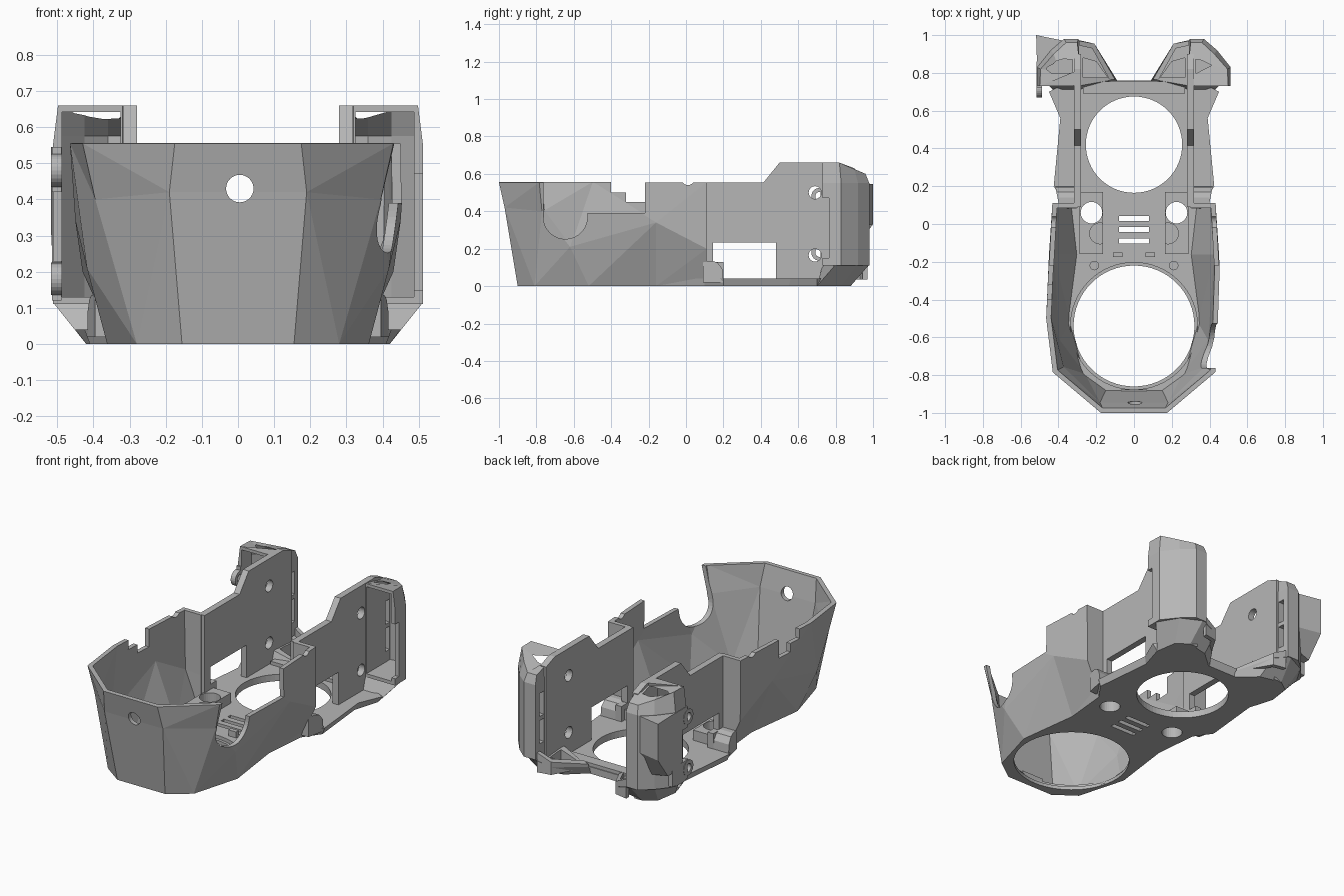
import bpy, bmesh, math
from mathutils import Matrix

cube = bpy.data.objects.get("Cube")
if cube:
    bpy.data.objects.remove(cube)

GREY = bpy.data.materials.new("plain_grey")
GREY.use_nodes = True
GREY.diffuse_color = (0.47, 0.47, 0.47, 1)
GREY.node_tree.nodes["Principled BSDF"].inputs["Base Color"].default_value = (0.47, 0.47, 0.47, 1)


def finish(name, bm, closed=True):
    if closed:
        bmesh.ops.recalc_face_normals(bm, faces=bm.faces)
    mesh = bpy.data.meshes.new(name)
    bm.to_mesh(mesh)
    bm.free()
    mesh.materials.append(GREY)
    ob = bpy.data.objects.new(name, mesh)
    bpy.context.collection.objects.link(ob)
    return ob


def loft(name, rings, closed=True):
    """Skin rings of 3D points; closed rings are capped into a solid."""
    bm = bmesh.new()
    vs = [[bm.verts.new(p) for p in ring] for ring in rings]
    n = len(rings[0])
    for low, high in zip(vs, vs[1:]):
        for i in range(n if closed else n - 1):
            j = (i + 1) % n
            bm.faces.new((low[i], low[j], high[j], high[i]))
    if closed:
        bm.faces.new(vs[0][::-1])
        bm.faces.new(vs[-1])
    else:
        bmesh.ops.triangulate(bm, faces=bm.faces)
    return finish(name, bm, closed)


def box(name, x, y, z):
    return loft(name, [[(x[0], y[0], h), (x[1], y[0], h), (x[1], y[1], h), (x[0], y[1], h)] for h in z])


def rod(name, centre, r, depth, axis="Z", sides=32):
    bm = bmesh.new()
    bmesh.ops.create_cone(bm, cap_ends=True, segments=sides, radius1=r, radius2=r, depth=depth)
    turn = {"X": Matrix.Rotation(math.pi / 2, 4, "Y"), "Y": Matrix.Rotation(math.pi / 2, 4, "X"),
            "Z": Matrix.Identity(4)}[axis]
    bmesh.ops.transform(bm, matrix=Matrix.Translation(centre) @ turn, verts=bm.verts)
    return finish(name, bm)


def apply(ob):
    dg = bpy.context.evaluated_depsgraph_get()
    ob.data = bpy.data.meshes.new_from_object(ob.evaluated_get(dg))
    ob.modifiers.clear()


def cut(ob, *cutters):
    for c in cutters:
        mod = ob.modifiers.new("cut", "BOOLEAN")
        mod.operation, mod.solver, mod.object = "DIFFERENCE", "EXACT", c
        apply(ob)
        bpy.data.objects.remove(c)


def both(half):
    """Mirror a +x half outline, from the middle outward, into a full one."""
    return [(-p[0], *p[1:]) for p in reversed(half)] + half


def flip(s, pts):
    return [(s * p[0], *p[1:]) for p in pts]


# Faceted front tub
low = [(.155, -.9, 0), (.28, -.81, 0), (.362, -.52, 0), (.315, -.16, 0), (.34, .11, 0), (.3, .11, 0)]
mid = [(.19, -.97, .42), (.395, -.77, .4), (.418, -.62, .21), (.45, -.16, .34), (.43, .11, .2),
       (.3, .11, .2)]
top = [(.175, -1, .555), (.43, -.785, .555), (.465, -.5, .555), (.447, -.16, .555), (.432, .11, .555),
       (.3, .11, .555)]
tub = loft("front_tub", [both(low), both(mid), both(top)], closed=False)
wall = tub.modifiers.new("wall", "SOLIDIFY")
wall.thickness, wall.offset, wall.use_even_offset = .026, -1, True
apply(tub)
cut(tub,
    box("c", (-1, 1), (-2, 1), (.556, 1)),
    box("c", (-1, 1), (-2, 1), (-1, 0)),
    rod("c", (.005, -.95, .43), .038, .3, "Y"),
    rod("c", (.45, -.645, .37), .118, .3, "X", 40),
    box("c", (.3, .6), (-.763, -.527), (.37, .7)),
    box("c", (.3, .6), (-.54, -.22), (.39, .7)),
    box("c", (-.6, -.3), (-.4, -.3), (.5, .7)),
    box("c", (-.6, -.3), (-.32, -.22), (.45, .7)),
    rod("c", (0, .01, .575), .035, 2, "X"))

# Floor plate with the round openings
edge = both([(.155, -.9), (.28, -.81), (.362, -.52), (.315, -.16), (.34, .1), (.41, .2),
             (.375, .55), (.42, .7), (.34, .76), (.07, .76)])
rim = both([(.15, -.89), (.28, -.8), (.362, -.52), (.32, -.16), (.36, .1), (.425, .2),
            (.39, .56), (.45, .7), (.34, .76), (.07, .76)])
floor = loft("floor_plate", [[(x, y, 0) for x, y in edge], [(x, y, .04) for x, y in rim]])
cut(floor,
    rod("c", (0, -.54, 0), .32, 1, sides=64),
    rod("c", (0, -.54, .07), .336, .1, sides=64),
    rod("c", (0, .42, 0), .255, 1, sides=64))
for s in (-1, 1):
    cut(floor, rod("c", (s * .225, .06, 0), .057, 1))
# Plain vent slots
for y in (-.09, -.03, .03):
    cut(floor, box("c", (-.08, .08), (y - .013, y + .013), (-1, 1)))

# Ledges around the rear opening and under the front rim
box("rear_crossbar", (-.27, .27), (.69, .755), (.03, .06))
box("front_catch", (-.07, .07), (-.9, -.875), (.03, .06))

for s, side in ((-1, "right"), (1, "left")):
    # Pads beside the vent
    pad = box(side + "_floor_pad", sorted((s * .165, s * .288)), (-.16, .17), (.03, .1))
    cut(pad, rod("c", (s * .225, .06, 0), .057, 1), rod("c", (s * .18, -.05, .1), .055, .02),
        rod("c", (0, .42, 0), .255, 1, sides=64))
    rod(side + "_floor_pin", (s * .21, -.22, .035), .025, .03)
    box(side + "_floor_clip", sorted((s * .06, s * .11)), (-.175, -.15), (.03, .075))

    # Lower fairing where the tub meets the side wall
    bend = [(.09, .02), (.2, .02), (.195, .09), (.17, .125), (.14, .135), (.09, .135)]
    loft(side + "_wall_foot", [flip(s, [(x + .1 * w * (y - .09), y, z) for y, z in bend])
                               for x, w in ((.31, 0), (.395, 2))])

    # Flat side wall with window and screw holes
    prof = [(.09, 0), (.88, 0), (.9, .1), (.9, .63), (.82, .66), (.5, .66), (.415, .555), (.09, .555)]
    panel = loft(side + "_side_wall", [[(s * x, y, z) for y, z in prof] for x in (.28, .318)])
    cut(panel, box("c", (-1, 1), (.2, .48), (.04, .232)), box("c", (-1, 1), (.145, .21), (.13, .232)),
        rod("c", (0, .01, .575), .035, 2, "X"))
    for z in (.165, .5):
        cut(panel, rod("c", (s * .3, .69, z), .034, .2, "X"))

    # Rear cheek, a shell open to the front, sloped at the back of its top
    plan = [(.285, .82), (.295, .98), (.37, .98), (.44, .92), (.512, .83), (.512, .73), (.32, .73)]
    crown = [(.285, .82, .66), (.3, .96, .6), (.36, .96, .6), (.425, .9, .625), (.495, .82, .66),
             (.498, .73, .66), (.32, .73, .66)]
    rings = [[(x, y, z) for x, y in plan] for z in (.11, .55)] + [crown]
    cheek = loft(side + "_rear_cheek", [flip(s, r) for r in rings])
    pocket = [(.325, .6), (.325, .95), (.36, .955), (.425, .9), (.487, .82), (.487, .6)]
    cap = [(x, min(y, .84), .642) for x, y in pocket]
    cut(cheek, loft("c", [flip(s, [(x, y, z) for x, y in pocket]) for z in (.13, .575)] + [flip(s, cap)]))
    for z in (.26, .42):
        cut(cheek, box("c", sorted((s * .25, s * .36)), (.905, .945), (z - .068, z + .068)))
    # Notch in the outer front edge
    cut(cheek, box("c", sorted((s * .47, s * .6)), (.6, .765), (.15, .47)))

    # Air duct flaring out under the cheek
    foot = [(.08, .745), (.2, .85), (.33, .88), (.4, .83), (.42, .7), (.29, .7)]
    flare = [(.1, .765), (.21, .955), (.32, .98), (.44, .92), (.512, .8), (.3, .73)]
    duct = loft(side + "_air_duct", [flip(s, [(x, y, 0) for x, y in foot]),
                                     flip(s, [(x, y, min(.115, .04 + .35 * (x - .1))) for x, y in flare])])
    trough = [(.14, .775), (.2, .86), (.27, .88), (.27, .775)]
    cut(duct, loft("c", [flip(s, [(x, y, z) for x, y in trough]) for z in (.025, .3)]))
    # Raised lip along the duct mouth
    lip = [(.1, .765), (.21, .955), (.29, .97), (.29, .945), (.222, .93), (.13, .765)]
    loft(side + "_duct_lip", [flip(s, [(x, y, .035) for x, y in lip]),
                              flip(s, [(x, y, .055 + .5 * (x - .1)) for x, y in lip])])

# Cable bracket on the right cheek
wing = [(-.518, 1), (-.37, .97), (-.43, .91), (-.5, .8), (-.512, .8)]
shrunk = [(-.512, .9), (-.43, .93), (-.43, .91), (-.5, .8), (-.512, .8)]
loft("bracket_wing", [[(x, y, z) for x, y in ring]
                      for ring, z in ((shrunk, .2), (wing, .33), (wing, .545))])
strip = box("bracket_strip", (-.515, -.488), (.72, .86), (.12, .545))
cut(strip, box("c", (-.6, -.4), (.6, .78), (.23, .42)))
for z in (.18, .48):
    ear = rod("bracket_ear", (-.502, .715, z), .045, .03, "X", 24)
    cut(ear, rod("c", (-.502, .715, z), .024, .2, "X", 24))
